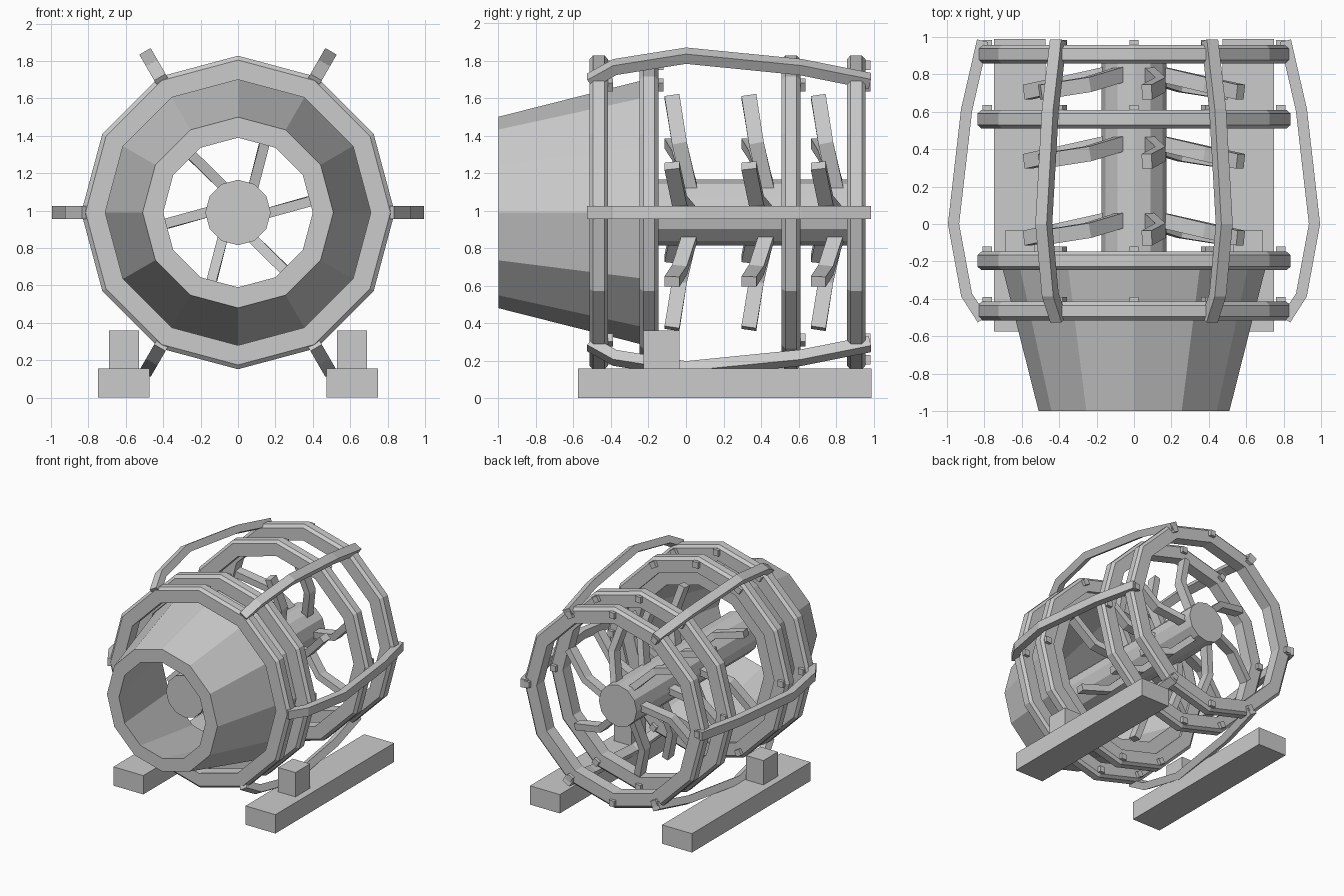
import bpy, bmesh, math
from mathutils import Vector, Matrix

cube = bpy.data.objects.get("Cube")
if cube:
    bpy.data.objects.remove(cube, do_unlink=True)

GREY = (0.6, 0.6, 0.6, 1)
grey = bpy.data.materials.new("plain grey")
grey.diffuse_color = GREY
grey.use_nodes = True
grey.node_tree.nodes["Principled BSDF"].inputs["Base Color"].default_value = GREY

AXIS_Z = 0.99
SIDES = 12


def finish(bm, name):
    bmesh.ops.recalc_face_normals(bm, faces=bm.faces)
    mesh = bpy.data.meshes.new(name)
    bm.to_mesh(mesh)
    bm.free()
    mesh.materials.append(grey)
    obj = bpy.data.objects.new(name, mesh)
    bpy.context.collection.objects.link(obj)
    return obj


def polar(r, y, deg):
    """Point at radius r and angle deg around the drum axis."""
    a = math.radians(deg)
    return Vector((r * math.cos(a), y, AXIS_Z + r * math.sin(a)))


def lathe(name, profile):
    """Revolve a closed (radius, y) profile around the drum axis."""
    bm = bmesh.new()
    loops = [[bm.verts.new(polar(r, y, i * 360 / SIDES)) for r, y in profile]
             for i in range(SIDES)]
    n = len(profile)
    for i in range(SIDES):
        a, b = loops[i], loops[(i + 1) % SIDES]
        for j in range(n):
            k = (j + 1) % n
            bm.faces.new((a[j], a[k], b[k], b[j]))
    return finish(bm, name)


def box(name, low, high):
    bm = bmesh.new()
    low, high = Vector(low), Vector(high)
    size = high - low
    bmesh.ops.create_cube(bm, size=1, matrix=Matrix.Translation((low + high) / 2)
                          @ Matrix.Diagonal((*size, 1)))
    return finish(bm, name)


def bar(name, path, side, width, depth, turn):
    """Sweep a rectangle along a path, then turn it around the drum axis."""
    bm = bmesh.new()
    side = Vector(side)
    path = [Vector(p) for p in path]
    loops = []
    for i, p in enumerate(path):
        t = (path[min(i + 1, len(path) - 1)] - path[max(i - 1, 0)]).normalized()
        u = (side - t * side.dot(t)).normalized()
        v = t.cross(u)
        loops.append([bm.verts.new(p + u * a * width / 2 + v * b * depth / 2)
                      for a, b in ((-1, -1), (1, -1), (1, 1), (-1, 1))])
    for a, b in zip(loops, loops[1:]):
        for j in range(4):
            k = (j + 1) % 4
            bm.faces.new((a[j], a[k], b[k], b[j]))
    bm.faces.new(loops[0])
    bm.faces.new(loops[-1])
    move = Matrix.Translation((0, 0, AXIS_Z)) @ Matrix.Rotation(-math.radians(turn), 4, 'Y')
    bmesh.ops.transform(bm, matrix=move, verts=bm.verts)
    return finish(bm, name)


# Hollow tapered nose
lathe("nose_cone", [(0.51, -1), (0.72, -0.17), (0.60, -0.17), (0.40, -1)])

# Hoops with chamfered outer edges, and their bolts
for n, y in enumerate((-0.465, -0.197, 0.56, 0.907)):
    h, c = 0.05, 0.02
    lathe(f"hoop_{n}", [(0.71, y - h), (0.815, y - h), (0.838, y - h + c),
                        (0.838, y + h - c), (0.815, y + h), (0.71, y + h)])
    for deg in (0, 60, 90, 120, 180, 240, 270, 300):
        bar(f"bolt_{n}_{deg}", [(0.785, y + h - 0.01, 0), (0.785, y + h + 0.026, 0)],
            (1, 0, 0), 0.05, 0.05, deg)

# Central shaft
bm = bmesh.new()
bmesh.ops.create_cone(bm, cap_ends=True, segments=SIDES, radius1=0.175, radius2=0.175, depth=1.6,
                      matrix=Matrix.Translation((0, 0.1, AXIS_Z)) @ Matrix.Rotation(math.pi / 2, 4, 'X'))
finish(bm, "shaft")

# Bent blades in three rows, and bowed outer ribs
for deg in range(0, 360, 60):
    for row, y in enumerate((0.02, 0.43, 0.8)):
        path = [(0.15, y, -0.005), (0.39, y - 0.055, 0.062), (0.57, y - 0.095, 0.25)]
        bar(f"blade_{row}_{deg}", path, (0, 1, 0), 0.08, 0.055, deg)
    rib = [(0.81, -0.51, 0), (0.895, -0.38, 0), (0.965, 0, 0), (0.895, 0.61, 0), (0.81, 0.98, 0)]
    bar(f"rib_{deg}", rib, (0, 0, 1), 0.07, 0.06, deg)

# Ground rails and support blocks
for side, s in (("left", 1), ("right", -1)):
    x = 0.61 * s
    box(f"{side}_rail", (x - 0.138, -0.575, 0), (x + 0.138, 0.99, 0.157))
    box(f"{side}_block", (x - 0.08, -0.227, 0.157), (x + 0.08, -0.035, 0.36))
